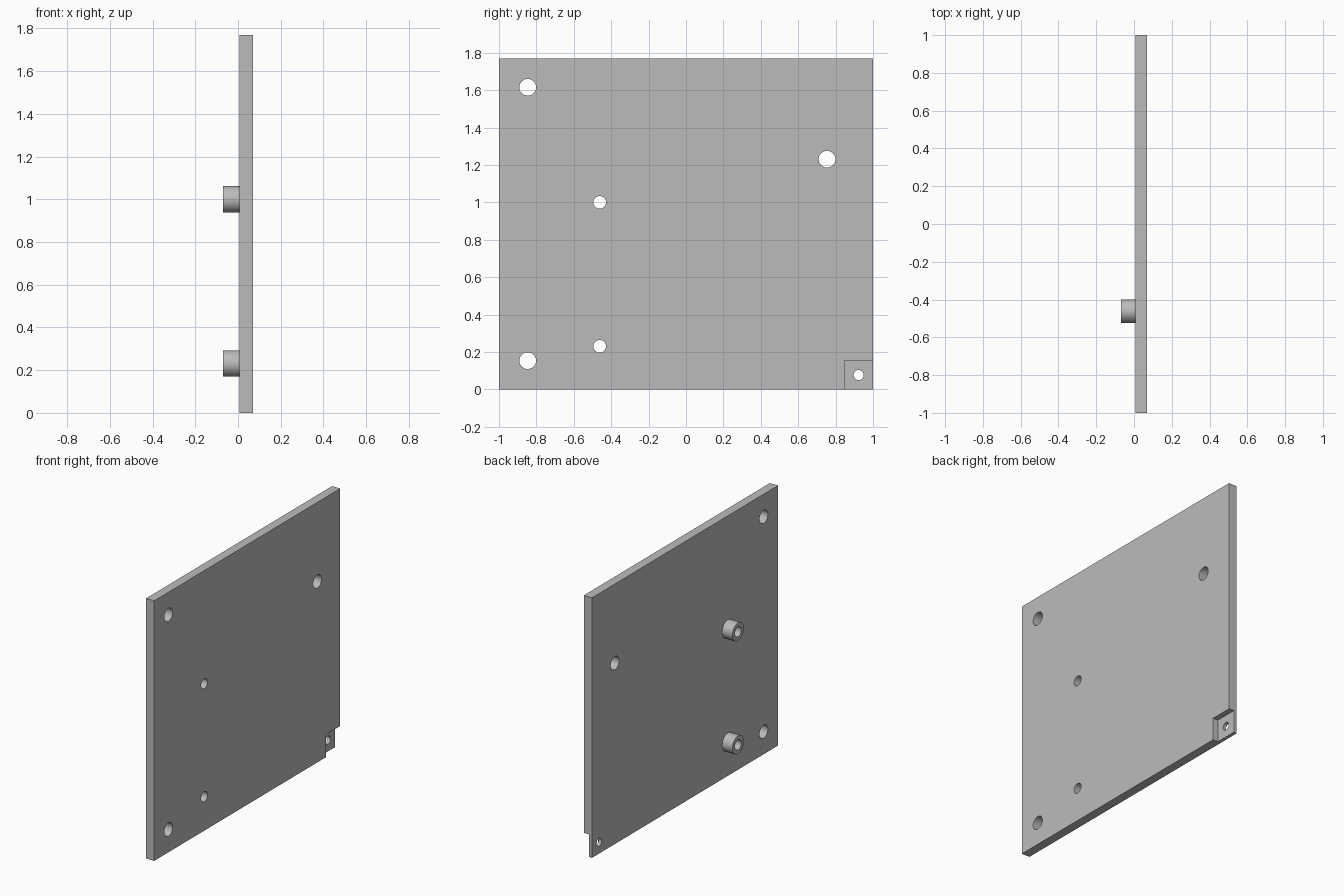
import bpy
import math

default = bpy.data.objects.get("Cube")
if default:
    bpy.data.objects.remove(default, do_unlink=True)

MM = 2 / 130                      # the plate is 130 long, 115 high, 4 thick
LENGTH, HEIGHT = 130, 115
BACK, FACE, BOSS_END = 0.5, 4.5, -4.5
TAB = 10

grey = bpy.data.materials.new("plain grey")
grey.use_nodes = True
colour = (0.5, 0.5, 0.5, 1)
grey.diffuse_color = colour
grey.node_tree.nodes["Principled BSDF"].inputs["Base Color"].default_value = colour


def finish(name):
    obj = bpy.context.object
    obj.name = name
    bpy.ops.object.transform_apply(location=True, rotation=True, scale=True)
    obj.data.materials.append(grey)
    return obj


def box(name, x, y, z):
    """Box from (low, high) ranges; y is measured from the front edge."""
    mid = [(a + b) / 2 * MM for a, b in (x, y, z)]
    mid[1] -= 1
    bpy.ops.mesh.primitive_cube_add(size=1, location=mid)
    bpy.context.object.scale = [(b - a) * MM for a, b in (x, y, z)]
    return finish(name)


def rod(name, y, z, radius, x):
    """Cylinder lying along x."""
    bpy.ops.mesh.primitive_cylinder_add(
        vertices=48, radius=radius * MM, depth=(x[1] - x[0]) * MM,
        location=((x[0] + x[1]) / 2 * MM, y * MM - 1, z * MM),
        rotation=(0, math.pi / 2, 0))
    return finish(name)


def combine(target, other, operation):
    mod = target.modifiers.new(operation, 'BOOLEAN')
    mod.operation = operation
    mod.solver = 'EXACT'
    mod.object = other
    bpy.ops.object.select_all(action='DESELECT')
    target.select_set(True)
    bpy.context.view_layer.objects.active = target
    bpy.ops.object.modifier_apply(modifier=mod.name)
    bpy.data.objects.remove(other, do_unlink=True)


# Main plate with a thin tab left at the lower back corner
plate = box("mounting_plate", (BACK, FACE), (0, LENGTH), (0, HEIGHT))
notch = box("notch_cutter", (BACK + 1.5, FACE + 2),
            (LENGTH - TAB, LENGTH + 2), (-2, TAB))
combine(plate, notch, 'DIFFERENCE')

# Round spacers on the right side
bosses = [(35, 15), (35, 65)]
for y, z in bosses:
    combine(plate, rod("boss", y, z, 4, (BOSS_END, BACK + 1)), 'UNION')

# Through holes: (y, z, radius)
holes = [(10, 10, 2.9), (10, 105, 2.9), (114, 80, 2.9),
         (LENGTH - TAB / 2, TAB / 2, 1.75)]
holes += [(y, z, 2.2) for y, z in bosses]
for y, z, radius in holes:
    combine(plate, rod("hole_cutter", y, z, radius, (-8, 8)), 'DIFFERENCE')

bpy.ops.object.shade_smooth_by_angle(angle=math.radians(30))
